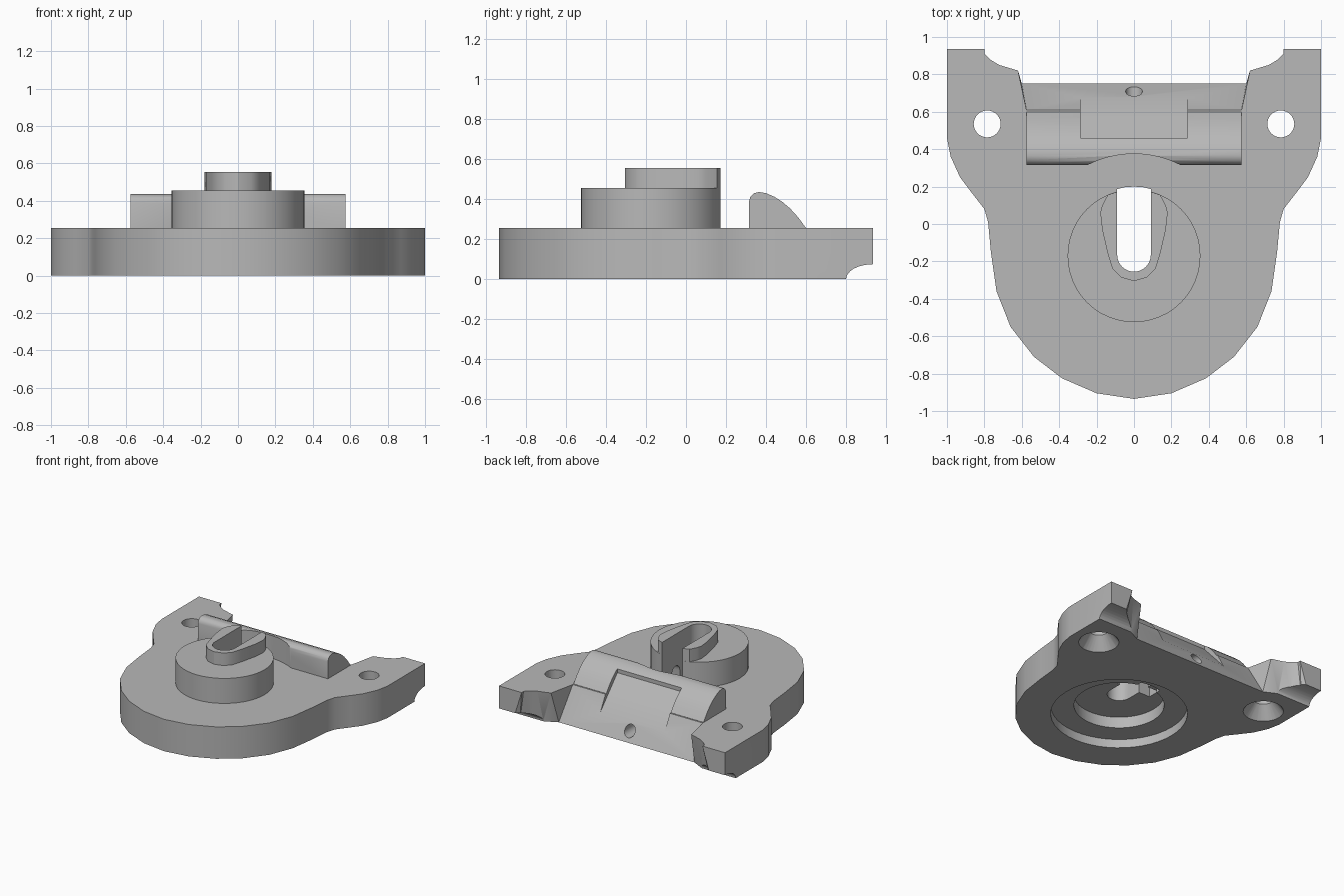
import bpy, bmesh, math

if "Cube" in bpy.data.objects:
    bpy.data.objects.remove(bpy.data.objects["Cube"], do_unlink=True)

grey = bpy.data.materials.new("plain grey")
grey.use_nodes = True
grey.diffuse_color = (0.48, 0.48, 0.48, 1)
grey.node_tree.nodes["Principled BSDF"].inputs["Base Color"].default_value = (0.48, 0.48, 0.48, 1)


def loft(name, ring_a, ring_b):
    """Closed solid between two rings with the same point count."""
    bm = bmesh.new()
    a = [bm.verts.new(p) for p in ring_a]
    b = [bm.verts.new(p) for p in ring_b]
    n = len(a)
    bm.faces.new(a[::-1])
    bm.faces.new(b)
    sides = [bm.faces.new((a[i], a[(i + 1) % n], b[(i + 1) % n], b[i])) for i in range(n)]
    bent = [f for f in sides if max(abs((v.co - f.verts[0].co).dot(f.normal))
            for v in f.verts) > 1e-4 or f.normal.length == 0]
    bmesh.ops.triangulate(bm, faces=bent)
    bmesh.ops.recalc_face_normals(bm, faces=bm.faces[:])
    me = bpy.data.meshes.new(name)
    bm.to_mesh(me)
    bm.free()
    me.materials.append(grey)
    ob = bpy.data.objects.new(name, me)
    bpy.context.collection.objects.link(ob)
    return ob


def prism(name, pts, lo, hi, axis="z"):
    put = {"x": lambda p, h: (h, p[0], p[1]),
           "y": lambda p, h: (p[0], h, p[1]),
           "z": lambda p, h: (p[0], p[1], h)}[axis]
    return loft(name, [put(p, lo) for p in pts], [put(p, hi) for p in pts])


def arc(cx, cy, rx, ry, a0, a1, n):
    return [(cx + rx * math.cos(math.radians(a0 + (a1 - a0) * i / n)),
             cy + ry * math.sin(math.radians(a0 + (a1 - a0) * i / n))) for i in range(n + 1)]


def circle(cx, cy, r, n=48):
    return arc(cx, cy, r, r, 0, 360, n)[:-1]


def mirrored(half):
    return half + [(-x, y) for x, y in reversed(half) if abs(x) > 1e-6]


def cut(ob, *cutters):
    bpy.context.view_layer.objects.active = ob
    for c in cutters:
        m = ob.modifiers.new("cut", "BOOLEAN")
        m.operation, m.solver, m.object = "DIFFERENCE", "EXACT", c
        bpy.ops.object.modifier_apply(modifier=m.name)


CY = -0.17  # centre of the boss

# Base plate: the back edge leans outward towards the bottom
shared = [(1, .935), (1, .46), (.98, .36), (.93, .25), (.87, .17), (.80, .08), (.78, .01),
          (.765, -.15), (.735, -.36), (.66, -.55), (.535, -.71), (.385, -.825), (.2, -.905), (0, -.935)]
top = mirrored([(.575, .61), (.62, .82), (.72, .85), (.77, .88), (.80, .91), (.80, .935)] + shared)
bottom = mirrored([(.60, .75), (.61, .755), (.70, .80), (.78, .85), (.84, .90), (.88, .935)] + shared)
plate = loft("base_plate", [(x, y, 0) for x, y in bottom], [(x, y, .255) for x, y in top])

# Round boss and raised pear-shaped key on it
boss = prism("round_boss", circle(0, CY, .355), .25, .455)
key = prism("raised_key", mirrored([(0, .185), (.09, .173), (.14, .156), (.17, .10), (.18, .06), (.17, -.03),
            (.14, -.16), (.115, -.24), (.07, -.285), (0, -.305)]), .45, .555)

# Rounded ridge along the back
ridge = prism("back_ridge", [(.60, .256), (.56, .31), (.52, .354), (.48, .388), (.44, .413), (.40, .43),
              (.365, .436), (.34, .43), (.322, .413), (.315, .39), (.315, .24), (.59, .24)], -.575, .575, "x")

# Cutters
slot = prism("slot_cutter", arc(0, -.165, .09, .09, 180, 360, 16) +
             [(.09, .187), (.05, .197), (0, .2), (-.05, .197), (-.09, .187)], -.1, .7)
cross = prism("cross_slit_cutter", [(-.05, -.1), (.05, -.1)] + arc(0, .25, .05, .05, 0, 180, 10), -.19, .19, "x")
bore_wide = prism("wide_bore_cutter", circle(0, CY, .5), -.1, .07)
bore_deep = prism("deep_bore_cutter", circle(0, CY, .33), -.1, .16)
pocket = prism("pocket_cutter", [(.46, .5), (.46, .37), (.685, .125), (.80, .125), (.80, .5)], -.285, .285, "x")
pin = prism("pin_hole_cutter", circle(0, .075, .045, 24), .4, .9, "y")
clear = prism("clearance_cutter", circle(0, CY, .545, 96), .1, .7)
notch = prism("ear_notch_cutter", [(1.1, -.05), (.80, -.05)] +
              arc(.935, 0, .135, .075, 180, 90, 8) + [(1.1, .075)], -1.2, 1.2, "x")
cutters = [slot, cross, bore_wide, bore_deep, pocket, pin, clear, notch]
screw = []
for s in (-1, 1):
    c = circle(s * .785, .535, .072, 32)
    screw.append(prism("screw_hole_cutter", c, -.1, .4))
    wide = circle(s * .785, .535, .155, 32)
    screw.append(loft("countersink_cutter", [(x, y, -.01) for x, y in wide], [(x, y, .10) for x, y in c]))
cutters += screw

cut(plate, bore_wide, bore_deep, slot, cross, pocket, pin, notch, *screw)
cut(boss, slot, cross)
cut(key, slot)
cut(ridge, pocket, clear)
for c in cutters:
    bpy.data.objects.remove(c, do_unlink=True)

# Smooth the round walls, keep hard edges
for ob in (plate, boss, key, ridge):
    bpy.ops.object.select_all(action="DESELECT")
    ob.select_set(True)
    bpy.context.view_layer.objects.active = ob
    bpy.ops.object.shade_smooth_by_angle(angle=math.radians(30))
